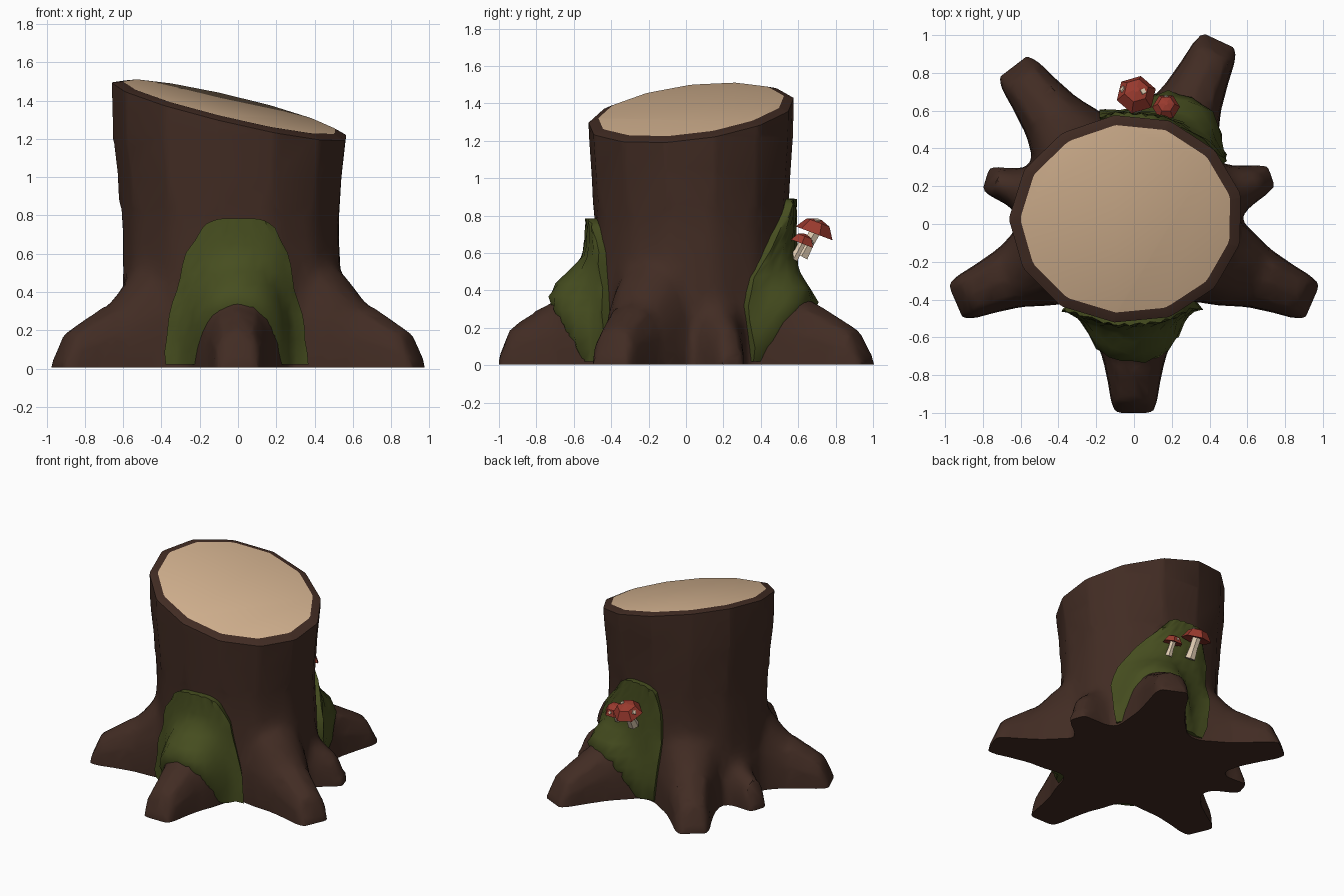
import bpy, bmesh, math, random
from mathutils import Matrix, Vector
from mathutils.bvhtree import BVHTree

if "Cube" in bpy.data.objects:
    bpy.data.objects.remove(bpy.data.objects["Cube"])

random.seed(4)

def material(name, r, g, b):
    m = bpy.data.materials.new(name)
    m.diffuse_color = (r, g, b, 1)
    m.use_nodes = True
    m.node_tree.nodes["Principled BSDF"].inputs["Base Color"].default_value = m.diffuse_color
    return m

BARK = material("bark_brown", 0.054, 0.025, 0.017)
WOOD = material("cut_wood_tan", 0.66, 0.45, 0.28)
MOSS = material("moss_green", 0.062, 0.076, 0.014)
RED = material("cap_red", 0.32, 0.042, 0.027)
CREAM = material("stem_cream", 0.74, 0.60, 0.44)

def make(name, bm, mat, smooth=None):
    bmesh.ops.recalc_face_normals(bm, faces=bm.faces)
    me = bpy.data.meshes.new(name)
    bm.to_mesh(me)
    bm.free()
    ob = bpy.data.objects.new(name, me)
    bpy.context.collection.objects.link(ob)
    me.materials.append(mat)
    if smooth:
        smooth_by(ob, smooth)
    return ob

def smooth_by(ob, deg):
    bpy.ops.object.select_all(action='DESELECT')
    ob.select_set(True)
    bpy.context.view_layer.objects.active = ob
    bpy.ops.object.shade_smooth_by_angle(angle=math.radians(deg))

def loft(rings, mat4=Matrix()):
    """Closed solid through a list of equal-length point rings."""
    bm = bmesh.new()
    vs = [[bm.verts.new(mat4 @ Vector(p)) for p in ring] for ring in rings]
    n = len(vs[0])
    for a, b in zip(vs, vs[1:]):
        for i in range(n):
            j = (i + 1) % n
            bm.faces.new((a[i], a[j], b[j], b[i]))
    bm.faces.new(vs[0])
    bm.faces.new(vs[-1])
    return bm

def interp(table, t):
    for a, b in zip(table, table[1:]):
        if t <= b[0]:
            f = (t - a[0]) / (b[0] - a[0])
            return [p + (q - p) * f for p, q in zip(a[1:], b[1:])]
    return table[-1][1:]

def apply(ob, kind, **props):
    mod = ob.modifiers.new("step", kind)
    for k, v in props.items():
        setattr(mod, k, v)
    bpy.context.view_layer.objects.active = ob
    bpy.ops.object.modifier_apply(modifier=mod.name)

# Trunk: slightly waisted, irregular, taller than needed; it is cut later
N = 13
wob = [random.uniform(0.985, 1.015) for _ in range(N)]
rings = []
for z, cx, rx, ry in [(-.12, -.02, .585, .535), (.25, -.02, .585, .535), (.5, -.022, .58, .53),
                      (.72, -.03, .575, .528), (1.0, -.03, .592, .54), (1.22, -.03, .618, .555),
                      (1.75, -.03, .632, .565)]:
    rings.append([(cx + rx * k * math.cos(a), .027 + ry * k * math.sin(a), z)
                  for k, a in zip(wob, [2 * math.pi * (i + .5) / N for i in range(N)])])
trunk = make("stump_body", loft(rings), BARK)

# Roots: tapering arches reaching out from the trunk, merged into it
ARCH = [(-1, 0), (-.95, .5), (-.65, .87), (0, 1), (.65, .87), (.95, .5), (1, 0)]
BIG = [(.25, .28, .66), (.58, .225, .52), (.70, .168, .36), (.84, .138, .265),
       (.94, .122, .195), (1.0, .098, .04)]
SMALL = [(.3, .2, .44), (.53, .15, .36), (.64, .105, .275), (.73, .085, .22),
         (.78, .062, .05)]

def root(k, ang, stations, reach):
    end = stations[-1][0]
    rs = []
    for r, w, h in stations:
        r2 = r if r < .6 else .6 + (r - .6) * (reach - .6) / (end - .6)
        rs.append([(r2, w, -.1), (r2, -w, -.1)] + [(r2, w * a, h * b) for a, b in ARCH])
    return make("root_%d" % k, loft(rs, Matrix.Rotation(math.radians(ang), 4, 'Z')), BARK)

ROOTS = [(-90, BIG, 1.0), (-23.5, BIG, 1.03), (203.5, BIG, 1.03), (65, BIG, 1.07),
         (127.5, BIG, 1.05), (19, SMALL, .77), (163, SMALL, .82)]
for k, args in enumerate(ROOTS):
    ob = root(k, *args)
    apply(trunk, 'BOOLEAN', operation='UNION', solver='EXACT', object=ob)
    bpy.data.objects.remove(ob)

# Blend the joints between roots and trunk, then simplify
apply(trunk, 'REMESH', mode='VOXEL', voxel_size=.026)
me = trunk.data
bm = bmesh.new()
bm.from_mesh(me)
near = [v for v in bm.verts if v.co.z < .85 and v.co.xy.length < .76]
for _ in range(20):
    bmesh.ops.smooth_vert(bm, verts=near, factor=.5, use_axis_x=True,
                          use_axis_y=True, use_axis_z=True)
bm.to_mesh(me)
bm.free()
apply(trunk, 'DECIMATE', ratio=.12)

# Slanted cut with a bark rim around pale wood, and a flat underside
def cut_z(x, y):
    return 1.355 - 0.235 * x + 0.12 * y

bm = bmesh.new()
bm.from_mesh(me)
up = Vector((.235, -.12, 1)).normalized()
for co, no in [((0, 0, cut_z(0, 0) - .02), up), ((0, 0, .005), Vector((0, 0, -1)))]:
    geom = bm.verts[:] + bm.edges[:] + bm.faces[:]
    cut = bmesh.ops.bisect_plane(bm, geom=geom, plane_co=co, plane_no=no, clear_outer=True)
    edges = [e for e in cut["geom_cut"] if isinstance(e, bmesh.types.BMEdge)]
    bmesh.ops.contextual_create(bm, geom=edges)
bm.normal_update()
lid = max(bm.faces, key=lambda f: f.calc_area() * (f.calc_center_median().z > 1))
# the wood is a scaled copy of the lid outline, slightly raised
old = lid.verts[:]
cx, cy = -.03, .027
bm.faces.remove(lid)
new = []
for v in old:
    x, y = cx + (v.co.x - cx) * .905, cy + (v.co.y - cy) * .905
    new.append(bm.verts.new((x, y, cut_z(x, y))))
for i in range(len(old)):
    j = (i + 1) % len(old)
    bm.faces.new((old[i], old[j], new[j], new[i]))
bm.faces.new(new)
bmesh.ops.recalc_face_normals(bm, faces=bm.faces)
bm.to_mesh(me)
tree = BVHTree.FromBMesh(bm)
bm.free()
me.materials.clear()
me.materials.append(BARK)
me.materials.append(WOOD)
for p in me.polygons:
    p.material_index = int(p.center.z > 1 and p.area > .3)
smooth_by(trunk, 40)

# Moss: sheets draped over the bark, with roots poking through
def moss(name, edges, top, cap, thick, nu=14, nv=11):
    bm = bmesh.new()
    grid = []
    for j in range(-1, nv + 2):
        row = []
        for i in range(-1, nu + 2):
            border = i in (-1, nu + 1) or j in (-1, nv + 1)
            u = min(max(i, 0), nu) / nu
            v = min(max(j, 0), nv) / nv
            z = .02 + v * (top - .02)
            lo, hi = interp(edges, z)
            a = math.radians(lo + (hi - lo) * u)
            z -= .05 * v * abs(2 * u - 1) ** 4
            jit = math.sin(i * 2.3 + j * 1.7) * .008
            d = Vector((math.cos(a), math.sin(a), 0))
            hit = tree.ray_cast(d * 2 + Vector((0, 0, z)), -d)[0]
            r = hit.xy.length if hit else .55
            bulge = thick + .02 * math.sin(math.pi * u) * math.sin(math.pi * v)
            r = min(r + bulge + jit, cap + jit, .58 + .45 * z + jit)
            if border:
                r -= thick + .05
            row.append(bm.verts.new((d.x * r, d.y * r, z)))
        grid.append(row)
    for a, b in zip(grid, grid[1:]):
        for i in range(len(a) - 1):
            bm.faces.new((a[i], a[i + 1], b[i + 1], b[i]))
    return make(name, bm, MOSS, 45)

moss("front_moss", [(0, -130, -51), (.25, -129, -52), (.5, -123, -58),
                    (.65, -119, -61), (.78, -110, -69)], .785, .73, .045)
moss("back_moss", [(0, 38, 103), (.35, 34, 107), (.5, 39, 108),
                   (.7, 55, 108), (.88, 73, 104)], .89, .78, .04)

# Mushrooms: faceted tilted caps with cream stems and spots
def lathe(name, profile, n, m, mat):
    rs = [[(r * math.cos(2 * math.pi * i / n), r * math.sin(2 * math.pi * i / n), z)
           for i in range(n)] for r, z in profile]
    return make(name, loft(rs, m), mat)

def mushroom(name, loc, s, turn, spots):
    t = Matrix.Translation(loc)
    m = (t @ Matrix.Rotation(-.36, 4, 'X')
         @ Matrix.Rotation(turn, 4, 'Z') @ Matrix.Scale(s, 4))
    lathe(name + "_cap", [(.02, .012), (.108, 0), (.066, .062), (.015, .08)], 6, m, RED)
    stem = t @ Matrix.Rotation(-.5, 4, 'X') @ Matrix.Scale(s, 4)
    lathe(name + "_stem", [(.04, -.14), (.032, -.06), (.034, .02)], 6, stem, CREAM)
    for k, (ang, r, z, tilt) in enumerate(spots):
        p = (m @ Matrix.Rotation(math.radians(ang), 4, 'Z')
             @ Matrix.Translation((r, 0, z)) @ Matrix.Rotation(tilt, 4, 'Y'))
        lathe(name + "_spot_%d" % k, [(.019, -.004), (.017, .004)], 4, p, CREAM)

mushroom("large_mushroom", (.012, .685, .705), 1.0, .3,
         [(-30, .038, .072, .34), (150, .076, .04, .97)])
mushroom("small_mushroom", (.17, .62, .65), .68, 0, [(90, .076, .04, .97)])
